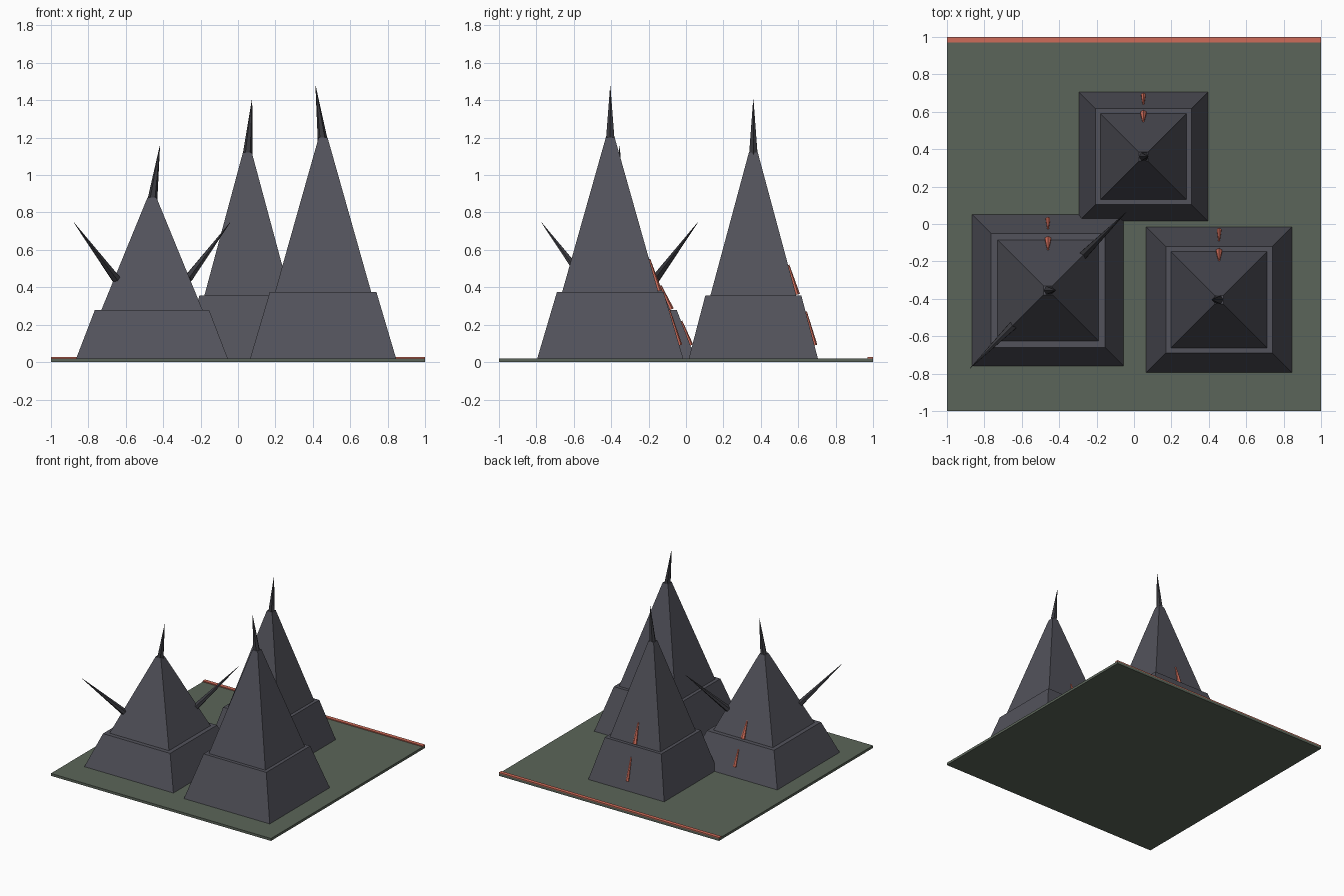
import bpy, bmesh, math
from mathutils import Vector, Matrix

if "Cube" in bpy.data.objects:
    bpy.data.objects.remove(bpy.data.objects["Cube"])


def material(name, rgb):
    m = bpy.data.materials.new(name)
    m.diffuse_color = (*rgb, 1)
    m.use_nodes = True
    m.node_tree.nodes["Principled BSDF"].inputs["Base Color"].default_value = m.diffuse_color
    return m


STONE = material("slate grey", (0.085, 0.085, 0.105))
HORN = material("charcoal", (0.042, 0.042, 0.050))
GROUND = material("moss green", (0.105, 0.130, 0.100))
GLOW = material("ember red", (0.62, 0.15, 0.10))


def finish(bm, name, mat):
    bmesh.ops.recalc_face_normals(bm, faces=bm.faces)
    mesh = bpy.data.meshes.new(name)
    bm.to_mesh(mesh)
    bm.free()
    mesh.materials.append(mat)
    ob = bpy.data.objects.new(name, mesh)
    bpy.context.collection.objects.link(ob)
    return ob


def slab(name, x, y, z, mat):
    bm = bmesh.new()
    bmesh.ops.create_cube(bm, size=1)
    for v in bm.verts:
        v.co = [r[0] if c < 0 else r[1] for c, r in zip(v.co, (x, y, z))]
    return finish(bm, name, mat)


def stack(name, cx, cy, rings, mat):
    """Square tower lofted through (half width, height) rings."""
    bm = bmesh.new()
    loops = [[bm.verts.new((cx + sx * h, cy + sy * h, z))
              for sx, sy in ((-1, -1), (1, -1), (1, 1), (-1, 1))] for h, z in rings]
    bm.faces.new(loops[0])
    bm.faces.new(loops[-1])
    for a, b in zip(loops, loops[1:]):
        for i in range(4):
            j = (i + 1) % 4
            bm.faces.new((a[i], a[j], b[j], b[i]))
    return finish(bm, name, mat)


def spike(name, start, end, r1, r2, sides, mat):
    """Tapered spike from start to end."""
    start, end = Vector(start), Vector(end)
    d = end - start
    bm = bmesh.new()
    bmesh.ops.create_cone(bm, cap_ends=True, segments=sides, radius1=r1, radius2=r2,
                          depth=d.length,
                          matrix=Matrix.Translation((start + end) / 2)
                          @ d.to_track_quat('Z', 'Y').to_matrix().to_4x4())
    return finish(bm, name, mat)


# Ground plate and glowing strip along the back edge
slab("ground", (-1, 1), (-1, 1), (0, 0.02), GROUND)
slab("back_strip", (-1, 1), (0.97, 1), (0.02, 0.028), GLOW)

# name, centre, base half, ledge half, upper half, ledge z, top z, horn tip dx, tip z, shard z ranges
SPIRES = [
    ("left", -0.46, -0.355, 0.405, 0.305, 0.27, 0.28, 0.88, 0.042, 1.155, (0.09, 0.22), (0.28, 0.41)),
    ("right", 0.455, -0.405, 0.39, 0.285, 0.257, 0.375, 1.20, -0.04, 1.475, (0.09, 0.28), (0.38, 0.55)),
    ("back", 0.05, 0.36, 0.345, 0.257, 0.23, 0.355, 1.12, 0.025, 1.405, (0.09, 0.27), (0.36, 0.52)),
]
TOP = 0.024

for name, cx, cy, h0, h1, h2, zl, zt, dx, tip, low, high in SPIRES:
    stack(name + "_spire", cx, cy, [(h0, 0.02), (h1, zl), (h2, zl), (TOP, zt)], STONE)
    # Horn on the summit, leaning sideways
    spike(name + "_summit_horn", (cx, cy, zt - 0.03), (cx + dx, cy, tip), 0.028, 0.001, 6, HORN)
    # Glowing shards lying on the rear faces
    for part, (za, zb), (ha, ya), (hb, yb), r in (
            ("lower", low, (h0, 0.02), (h1, zl), 0.014),
            ("upper", high, (h2, zl), (TOP, zt), 0.019)):
        def on_face(z):
            return (cx, cy + ha + (hb - ha) * (z - ya) / (yb - ya) + 0.002, z)
        spike(f"{name}_{part}_shard", on_face(za), on_face(zb), r, 0.005, 6, GLOW)

# Diagonal horns on opposite corners of the left spire
for name, s in (("front", -1), ("rear", 1)):
    spike(name + "_side_horn", (-0.46 + s * 0.192, -0.355 + s * 0.192, 0.445),
          (-0.46 + s * 0.418, -0.355 + s * 0.418, 0.747), 0.025, 0.001, 6, HORN)
